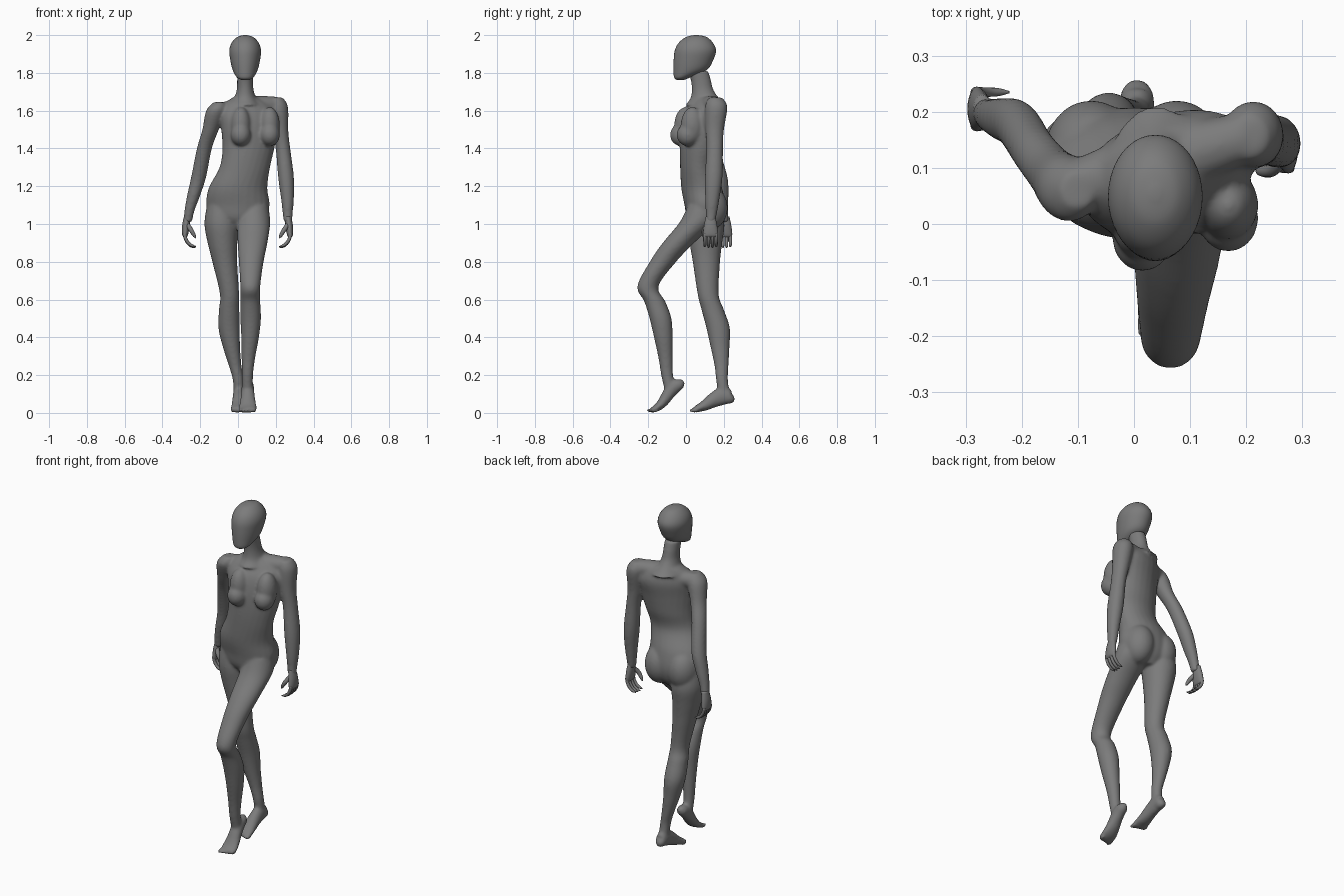
import bpy, bmesh, math
from mathutils import Vector, Matrix

if "Cube" in bpy.data.objects:
    bpy.data.objects.remove(bpy.data.objects["Cube"], do_unlink=True)

# One grey for the whole figure
GREY = (.2, .2, .2, 1)
grey = bpy.data.materials.new("matte grey")
grey.use_nodes = True
grey.diffuse_color = GREY
grey.node_tree.nodes["Principled BSDF"].inputs["Base Color"].default_value = GREY


def smooth_rings(rings, steps):
    """Catmull-Rom interpolation of every ring value."""
    result = []
    for i in range(len(rings) - 1):
        before, start = rings[max(i - 1, 0)], rings[i]
        end, after = rings[i + 1], rings[min(i + 2, len(rings) - 1)]
        for step in range(steps):
            t = step / steps
            ring = []
            for a, b, c, d in zip(before, start, end, after):
                slope_in, slope_out = (c - a) / 2, (d - b) / 2
                bend = 3 * (c - b) - 2 * slope_in - slope_out
                twist = 2 * (b - c) + slope_in + slope_out
                ring.append(b + t * (slope_in + t * (bend + t * twist)))
            result.append(ring)
    return result + [rings[-1]]


def loft(bm, rings, along=False, turn=None, sides=24, steps=5):
    """Skin ellipses (x, y, z, radius, radius), level or square to the path."""
    rings = smooth_rings(rings, steps)
    centres = [Vector(ring[:3]) for ring in rings]
    loops = []
    for i, (x, y, z, rx, ry) in enumerate(rings):
        frame = Matrix.Rotation(turn(z) if turn else 0, 3, "Z")
        if along:
            tangent = centres[min(i + 1, len(rings) - 1)] - centres[max(i - 1, 0)]
            frame = tangent.to_track_quat("Z", "Y").to_matrix()
        loop = []
        for k in range(sides):
            angle = math.tau * k / sides
            offset = Vector((rx * math.cos(angle), ry * math.sin(angle), 0))
            loop.append(bm.verts.new(centres[i] + frame @ offset))
        loops.append(loop)
    for low, high in zip(loops, loops[1:]):
        for k in range(sides):
            following = (k + 1) % sides
            bm.faces.new((low[k], low[following], high[following], high[k]))
    bm.faces.new(loops[0][::-1])
    bm.faces.new(loops[-1])


def limb(bm, points, depth):
    """Level rings (x, y, z, radius), a little deeper than wide."""
    loft(bm, [(x, y, z, r, r * depth) for x, y, z, r in points])


def foot(bm, x, toe_side, profile):
    """Heel-to-ball rings (y, z, half width, half height) and five toes."""
    loft(bm, [(x, *ring) for ring in profile], along=True)
    y, width = profile[-1][0], profile[-1][2]
    for i in range(5):
        size = .013 - .001 * i
        centre = (x + toe_side * width * (i - 2) * .42, y + .005 * i, size)
        ball(bm, centre, (size * .8, size * 2, size))


def ball(bm, centre, size):
    matrix = Matrix.Translation(centre) @ Matrix.Diagonal((*size, 1))
    bmesh.ops.create_uvsphere(bm, u_segments=24, v_segments=16, radius=1, matrix=matrix)


def finish(bm, name):
    bmesh.ops.recalc_face_normals(bm, faces=bm.faces)
    mesh = bpy.data.meshes.new(name)
    bm.to_mesh(mesh)
    bm.free()
    mesh.materials.append(grey)
    mesh.shade_smooth()
    obj = bpy.data.objects.new(name, mesh)
    bpy.context.collection.objects.link(obj)
    return obj


body = bmesh.new()

# Torso, twisting from the level hips to the turned chest
loft(body, [
    (0, .1, .98, .04, .06), (0, .1, 1.03, .14, .095), (0, .1, 1.1, .168, .108),
    (0, .083, 1.19, .156, .108), (.036, .06, 1.3, .135, .09),
    (.055, .07, 1.4, .14, .1), (.06, .08, 1.5, .153, .104),
    (.06, .095, 1.58, .163, .1), (.05, .105, 1.635, .13, .078),
    (.04, .11, 1.67, .07, .06)],
    turn=lambda z: math.radians(min(max(z - 1.1, 0) * 45, 20)))

# Shoulder yoke and neck
loft(body, [(-.1, .07, 1.6, .045, .045), (0, .1, 1.61, .055, .047),
            (.1, .125, 1.63, .055, .047), (.2, .155, 1.63, .045, .045)], along=True)
limb(body, [(.04, .105, 1.63, .085), (.038, .1, 1.665, .06), (.038, .088, 1.71, .045),
            (.037, .079, 1.76, .042), (.037, .065, 1.81, .042)], depth=1.28)

# Breasts, each full below and sloping up into the chest
for x, y in ((.015, -.025), (.168, .01)):
    ball(body, (x, y, 1.472), (.054, .06, .06))
    ball(body, (x, y + .024, 1.52), (.054, .062, .1))

# Buttocks
for x in (-.076, .076):
    ball(body, (x, .127, 1.085), (.084, .094, .115))

# Bent left leg stepping forward, straight right leg trailing
limb(body, [
    (.085, .09, 1.1, .075), (.083, .06, 1.01, .088), (.077, -.04, .9, .079),
    (.07, -.122, .8, .066), (.065, -.202, .67, .053), (.065, -.165, .59, .053),
    (.067, -.135, .5, .055), (.064, -.12, .4, .047), (.055, -.108, .29, .036),
    (.05, -.1, .2, .03), (.05, -.085, .13, .029)], depth=1.06)
limb(body, [
    (-.09, .1, 1.1, .075), (-.088, .105, 1, .09), (-.082, .105, .9, .079),
    (-.07, .108, .8, .066), (-.045, .117, .63, .051), (-.047, .14, .55, .054),
    (-.047, .17, .45, .057), (-.035, .18, .35, .046), (-.015, .188, .25, .034),
    (0, .19, .18, .029), (.005, .2, .11, .028)], depth=1.1)

# Feet
foot(body, .052, 1, [
    (-.012, .168, .012, .012), (-.033, .153, .029, .03), (-.065, .134, .033, .036),
    (-.093, .1, .036, .033), (-.12, .06, .042, .028), (-.15, .03, .048, .021),
    (-.185, .014, .044, .012)])
foot(body, .005, -1, [
    (.255, .085, .012, .013), (.237, .08, .029, .033), (.2, .09, .032, .049),
    (.15, .07, .035, .041), (.1, .04, .04, .029), (.065, .025, .045, .02),
    (.04, .016, .043, .013)])

# Arms
limb(body, [
    (.205, .155, 1.67, .032), (.212, .16, 1.62, .053), (.222, .152, 1.5, .044),
    (.238, .152, 1.4, .039), (.254, .147, 1.25, .042), (.262, .139, 1.13, .034),
    (.263, .134, 1.05, .026), (.265, .13, 1.01, .023)], depth=1.12)
limb(body, [
    (-.1, .06, 1.645, .03), (-.116, .062, 1.6, .053), (-.145, .09, 1.5, .044),
    (-.178, .13, 1.4, .04), (-.208, .176, 1.25, .04), (-.235, .187, 1.15, .035),
    (-.257, .193, 1.07, .027), (-.266, .2, 1.01, .023)], depth=1.1)

# Fuse the limbs into one soft skin
skin = finish(body, "body")
remesh = skin.modifiers.new("fuse", "REMESH")
remesh.mode = "VOXEL"
remesh.voxel_size = .0065
remesh.use_smooth_shade = True
soften = skin.modifiers.new("soften", "SMOOTH")
soften.factor = .5
soften.iterations = 16

# Smooth faceless head
head = bmesh.new()
profile = [(-.03, 1.763, .02, .02), (-.02, 1.776, .044, .043), (.022, 1.815, .066, .088),
           (.04, 1.87, .079, .105), (.05, 1.92, .084, .109), (.052, 1.96, .071, .09),
           (.055, 1.99, .042, .054), (.055, 2, .008, .01)]
loft(head, [(.038, *ring) for ring in profile], sides=40)
finish(head, "head")

# Hands with a palm, four loosely curled fingers and a thumb
for name, side, x, y in (("left_hand", 1, .265, .13), ("right_hand", -1, -.27, .205)):
    hand = bmesh.new()
    palm = ((0, 1.04, .016, .025), (.006, .99, .02, .035),
            (.01, .945, .016, .04), (.01, .93, .008, .035))
    loft(hand, [(x + side * out, y, z, rx, ry) for out, z, rx, ry in palm])
    for finger in range(4):
        finger_y = y + .02 * (finger - 1.5)
        length = .075 - .004 * abs(finger - 1.5)
        path = []
        for joint in range(6):
            t = joint / 5
            curl = t * math.pi / 2
            radius = .0095 * (1 - .2 * t - .6 * t ** 8)
            path.append((x + side * (.012 - .06 * (1 - math.cos(curl))), finger_y,
                         .95 - length * math.sin(curl), radius, radius))
        loft(hand, path, along=True, sides=12, steps=3)
    thumb = ((0, -.015, 1, .012), (.02, -.034, .97, .012),
             (.038, -.036, .94, .009), (.046, -.034, .925, .003))
    loft(hand, [(x - side * reach, y + dy, z, r, r) for reach, dy, z, r in thumb],
         along=True, sides=12)
    finish(hand, name)
